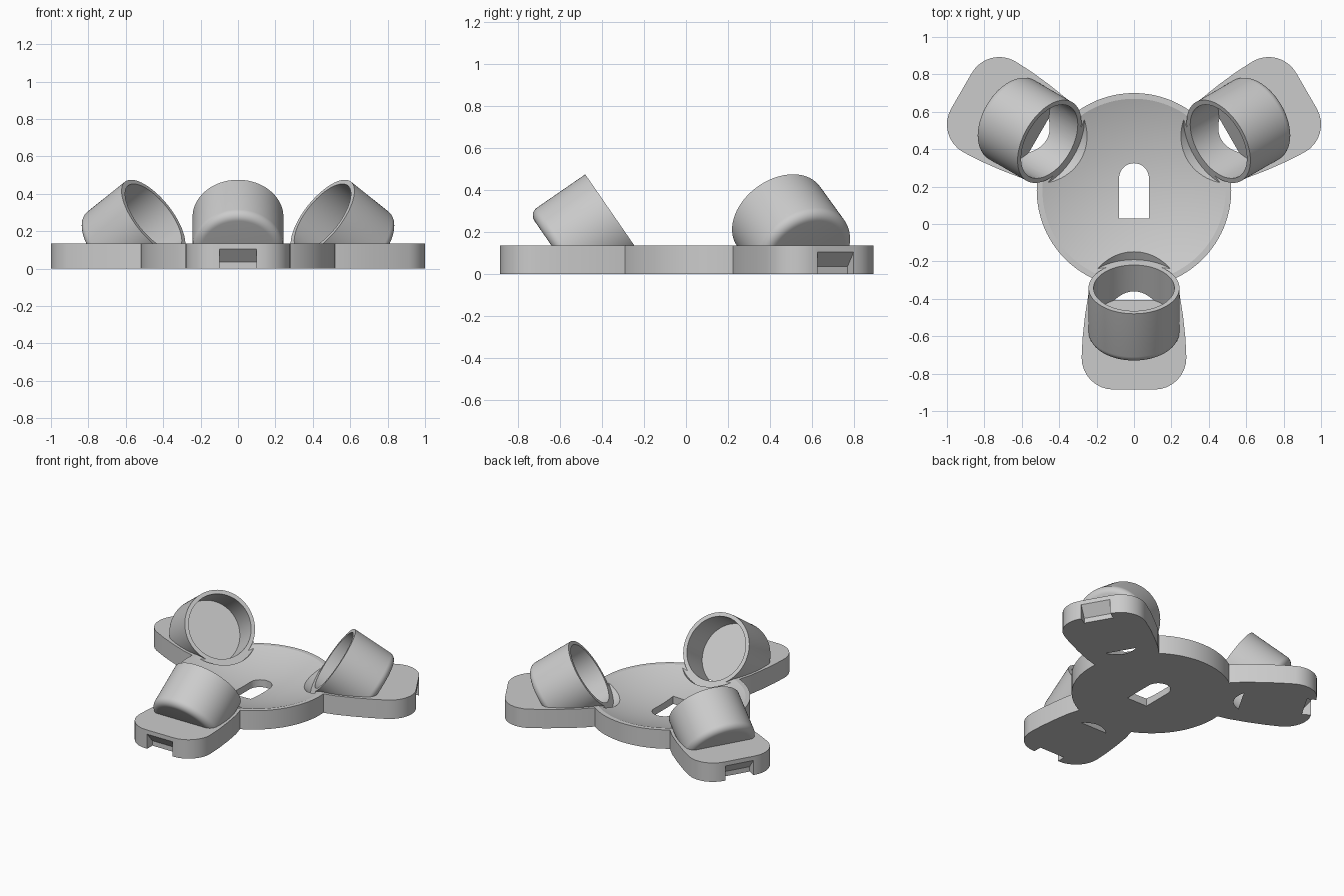
import bpy, bmesh
from math import radians, sin, cos, pi
from mathutils import Matrix, Vector

if "Cube" in bpy.data.objects:
    bpy.data.objects.remove(bpy.data.objects["Cube"], do_unlink=True)

THICK = 0.135          # plate thickness
CUP_R, BORE_R = 0.243, 0.216
CUP_LEN, BORE_LEN = 0.325, 0.21
SEG = 96

grey = bpy.data.materials.new("light grey plastic")
grey.use_nodes = True
colour = (0.6, 0.6, 0.6, 1)
grey.diffuse_color = colour
grey.node_tree.nodes["Principled BSDF"].inputs["Base Color"].default_value = colour

# Placement: hub centre, three arm directions, tilted cup axis
hub = Matrix.Translation((0, 0.18, 0))
arms = [hub @ Matrix.Rotation(radians(120 * k), 4, 'Z') for k in range(3)]
tilt = Matrix.Translation((0, -0.522, 0.275)) @ Matrix.Rotation(radians(-55.4), 4, 'X')


def finish(name, bm, matrix):
    bmesh.ops.transform(bm, matrix=matrix, verts=bm.verts)
    bmesh.ops.recalc_face_normals(bm, faces=bm.faces)
    mesh = bpy.data.meshes.new(name)
    bm.to_mesh(mesh)
    bm.free()
    mesh.materials.append(grey)
    obj = bpy.data.objects.new(name, mesh)
    bpy.context.collection.objects.link(obj)
    return obj


def prism(name, outline, low, high, matrix):
    """Extrude a flat outline along local z."""
    bm = bmesh.new()
    face = bm.faces.new([bm.verts.new((x, y, low)) for x, y in outline])
    ext = bmesh.ops.extrude_face_region(bm, geom=[face])
    moved = [v for v in ext["geom"] if isinstance(v, bmesh.types.BMVert)]
    bmesh.ops.translate(bm, verts=moved, vec=(0, 0, high - low))
    return finish(name, bm, matrix)


def lathe(name, profile, matrix):
    """Spin a (radius, height) profile about local z."""
    bm = bmesh.new()
    verts = [bm.verts.new((r, 0, z)) for r, z in profile]
    edges = [bm.edges.new(pair) for pair in zip(verts, verts[1:])]
    bmesh.ops.spin(bm, geom=verts + edges, cent=(0, 0, 0), axis=(0, 0, 1),
                   angle=2 * pi, steps=SEG, use_duplicate=False)
    bmesh.ops.remove_doubles(bm, verts=bm.verts, dist=1e-5)
    return finish(name, bm, matrix)


def drum(name, radius, low, high, matrix):
    return lathe(name, [(0, low), (radius, low), (radius, high), (0, high)], matrix)


def combine(target, tool, operation):
    mod = target.modifiers.new("cut", 'BOOLEAN')
    mod.operation, mod.solver, mod.object = operation, 'EXACT', tool
    bpy.context.view_layer.objects.active = target
    bpy.ops.object.modifier_apply(modifier=mod.name)
    bpy.data.objects.remove(tool, do_unlink=True)


def arc(cx, cy, radius, start, end, steps=8):
    angles = [radians(start + (end - start) * i / steps) for i in range(steps + 1)]
    return [(cx + radius * cos(a), cy + radius * sin(a)) for a in angles]


# Base plate: round hub with three flared arms
base = drum("base_plate", 0.52, 0, THICK, hub)
side = [(0.20, -0.35), (0.22, -0.47), (0.243, -0.55), (0.262, -0.67), (0.275, -0.79)]
side += arc(0.11, -0.895, 0.17, 0, -90)
arm_outline = side + [(-x, y) for x, y in reversed(side)]
for m in arms:
    combine(base, prism("arm", arm_outline, 0, THICK, m), 'UNION')

# Shallow dish in the hub
bowl = [(r, 0.045 + 0.375 * r * r) for r in [0.515 * i / 14 for i in range(15)]]
combine(base, lathe("dish_cutter", bowl + [(0.515, 0.4), (0, 0.4)], hub), 'DIFFERENCE')

# Keyhole slot: square at the front, round at the back
slot = [(-0.08, 0.03), (0.08, 0.03)] + arc(0, 0.245, 0.08, 0, 180, 16)
combine(base, prism("slot_cutter", slot, -0.2, 0.4, Matrix()), 'DIFFERENCE')

# Cup bores, clearance scoops in front of the rims, and end notches
notch = [(1.15, -0.05), (1.005, -0.05), (1.005, 0.035), (1.065, 0.105), (1.15, 0.105)]
across = Matrix(((0, 0, 1, 0), (-1, 0, 0, 0), (0, 1, 0, 0), (0, 0, 0, 1)))
for m in arms:
    combine(base, drum("bore_cutter", BORE_R, -BORE_LEN, 0.1, m @ tilt), 'DIFFERENCE')
    combine(base, drum("scoop_cutter", 0.266, 0, 0.35, m @ tilt), 'DIFFERENCE')
    combine(base, prism("notch_cutter", notch, -0.1, 0.1, m @ across), 'DIFFERENCE')

# Tilted cups, trimmed flat at the underside
wall = [(0, -CUP_LEN)] + arc(CUP_R - 0.045, 0.045 - CUP_LEN, 0.045, -90, 0)
wall += [(CUP_R, 0), (BORE_R, 0), (BORE_R, -BORE_LEN), (0, -BORE_LEN)]
square = [(-2, -2), (2, -2), (2, 2), (-2, 2)]
parts = [base]
for name, m in zip(("front_cup", "back_left_cup", "back_right_cup"), arms):
    cup = lathe(name, wall, m @ tilt)
    combine(cup, prism("ground_cutter", square, -1, 0, Matrix()), 'DIFFERENCE')
    parts.append(cup)

# Smooth curves, sharp edges
bpy.ops.object.select_all(action='DESELECT')
for obj in parts:
    obj.select_set(True)
bpy.context.view_layer.objects.active = base
bpy.ops.object.shade_smooth_by_angle(angle=radians(17))
